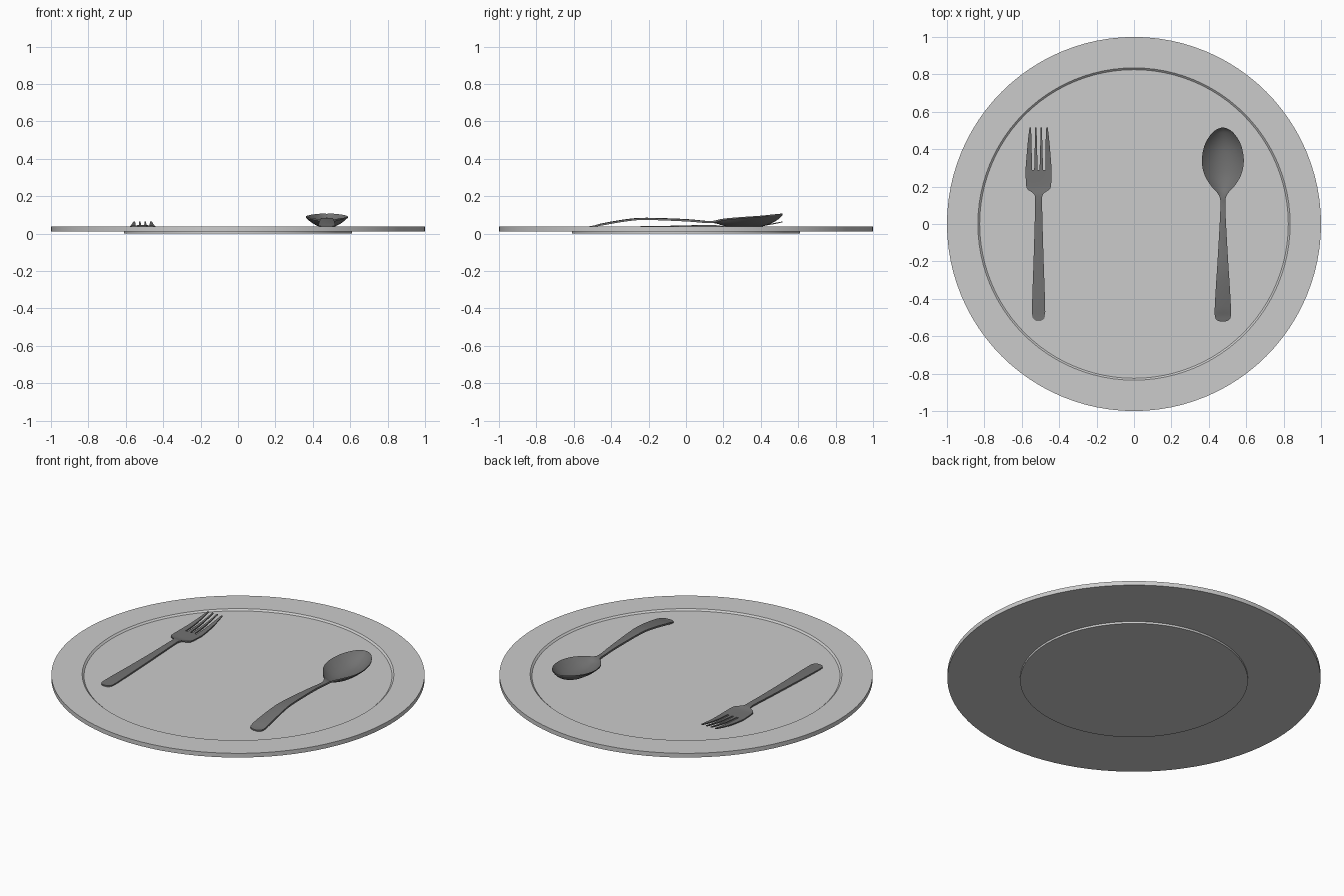
import bpy
import bmesh
import math

cube = bpy.data.objects.get("Cube")
if cube:
    bpy.data.objects.remove(cube, do_unlink=True)


def material(name, grey):
    mat = bpy.data.materials.new(name)
    mat.use_nodes = True
    colour = (grey, grey, grey, 1)
    mat.diffuse_color = colour
    mat.node_tree.nodes["Principled BSDF"].inputs["Base Color"].default_value = colour
    return mat


def finish(bm, name, mat, angle):
    """Turn a bmesh into a smooth-shaded object with sharp edges kept."""
    bmesh.ops.recalc_face_normals(bm, faces=bm.faces)
    mesh = bpy.data.meshes.new(name)
    bm.to_mesh(mesh)
    bm.free()
    mesh.materials.append(mat)
    obj = bpy.data.objects.new(name, mesh)
    bpy.context.collection.objects.link(obj)
    bpy.ops.object.select_all(action='DESELECT')
    obj.select_set(True)
    bpy.context.view_layer.objects.active = obj
    bpy.ops.object.shade_smooth_by_angle(angle=math.radians(angle))
    return obj


def lathe(name, profile, mat, segments=96):
    """Revolve a (radius, height) profile around z."""
    bm = bmesh.new()
    verts = [bm.verts.new((r, 0, z)) for r, z in profile]
    edges = [bm.edges.new(pair) for pair in zip(verts, verts[1:])]
    bmesh.ops.spin(bm, geom=verts + edges, cent=(0, 0, 0), axis=(0, 0, 1),
                   angle=math.tau, steps=segments)
    bmesh.ops.remove_doubles(bm, verts=bm.verts, dist=0.0001)
    return finish(bm, name, mat, 30)


def smooth_path(stations, steps=4):
    """Interpolate station tuples with a Catmull-Rom spline."""
    padded = [stations[0]] + stations + [stations[-1]]
    result = []
    for a, b, c, d in zip(padded, padded[1:], padded[2:], padded[3:]):
        for i in range(steps):
            t = i / steps
            result.append([
                q + t * ((r - p) + t * ((2 * p - 5 * q + 4 * r - s)
                                        + t * (3 * q - p - 3 * r + s))) / 2
                for p, q, r, s in zip(a, b, c, d)])
            if i == 0:
                result[-1][1:2] = [b[1]]
    result.append(list(stations[-1]))
    return result


def loft(bm, stations, x0, x1, columns=12):
    """Add a strip along y; stations are (y, half width, edge z, hollow, thickness)."""
    rings = []
    rows = smooth_path(stations)
    start, end = rows[0][0], rows[-1][0]
    us = [-math.cos(math.pi * i / columns) for i in range(columns + 1)]
    for y, half, edge, hollow, thick in rows:
        half = max(half, 0.002)
        x = x0 + (x1 - x0) * (y - start) / (end - start)
        top = [(x + u * half, y, edge - hollow * (1 - u * u)) for u in us]
        bottom = [(px, py, pz - thick) for px, py, pz in reversed(top)]
        rings.append([bm.verts.new(p) for p in top + bottom])
    count = len(rings[0])
    for a, b in zip(rings, rings[1:]):
        for i in range(count):
            j = (i + 1) % count
            bm.faces.new((a[i], a[j], b[j], b[i]))
    bm.faces.new(rings[0])
    bm.faces.new(rings[-1])


plate_grey = material("light grey ceramic", 0.60)
metal_grey = material("dark grey metal", 0.17)

# Plate with a low foot, flat rim and shallow well
lathe("plate", [(0, 0), (0.61, 0), (0.61, 0.012), (1, 0.012), (1, 0.037),
                (0.835, 0.037), (0.825, 0.028), (0, 0.028)], plate_grey)

# Spoon: arched handle, narrow neck and deep oval bowl
spoon = bmesh.new()
loft(spoon, [
    (-0.522, 0.012, 0.038, 0, 0.007),
    (-0.512, 0.034, 0.040, 0, 0.008),
    (-0.490, 0.043, 0.044, 0, 0.008),
    (-0.440, 0.043, 0.055, -0.002, 0.010),
    (-0.315, 0.036, 0.076, -0.002, 0.010),
    (-0.210, 0.029, 0.083, -0.002, 0.010),
    (0.000, 0.017, 0.076, -0.002, 0.011),
    (0.100, 0.013, 0.068, -0.001, 0.011),
    (0.140, 0.016, 0.068, 0, 0.011),
    (0.170, 0.032, 0.074, 0.012, 0.010),
    (0.200, 0.060, 0.080, 0.030, 0.008),
    (0.260, 0.097, 0.086, 0.048, 0.007),
    (0.330, 0.112, 0.091, 0.055, 0.006),
    (0.400, 0.104, 0.096, 0.053, 0.006),
    (0.450, 0.084, 0.101, 0.043, 0.006),
    (0.490, 0.054, 0.105, 0.025, 0.006),
    (0.509, 0.026, 0.107, 0.010, 0.006),
    (0.516, 0.004, 0.107, 0.002, 0.006),
], 0.475, 0.475)
finish(spoon, "spoon", metal_grey, 40)

# Fork: flat handle and broad shoulders
fork = bmesh.new()
fork_x = -0.51
loft(fork, [
    (-0.518, 0.012, 0.036, 0, 0.007),
    (-0.508, 0.027, 0.036, 0, 0.007),
    (-0.485, 0.035, 0.036, 0, 0.007),
    (-0.400, 0.034, 0.037, -0.001, 0.008),
    (-0.200, 0.027, 0.039, -0.001, 0.009),
    (0.000, 0.021, 0.043, -0.001, 0.009),
    (0.100, 0.019, 0.046, -0.001, 0.009),
    (0.150, 0.020, 0.046, 0, 0.009),
    (0.170, 0.036, 0.044, 0.001, 0.008),
    (0.185, 0.058, 0.042, 0.002, 0.008),
    (0.210, 0.067, 0.040, 0.002, 0.007),
    (0.290, 0.070, 0.038, 0, 0.007),
], fork_x, fork_x)

# Four upswept tines, mirrored about the middle of the fork
for side in (-1, 1):
    for base, tip, half in ((0.053, 0.045, 0.017), (0.0145, 0.0145, 0.009)):
        loft(fork, [
            (0.290, half, 0.038, 0, 0.007),
            (0.370, half * 0.8, 0.043, 0, 0.007),
            (0.450, half * 0.55, 0.053, 0, 0.006),
            (0.515, 0.004, 0.065, 0, 0.005),
        ], fork_x + side * base, fork_x + side * tip, columns=4)
finish(fork, "fork", metal_grey, 40)
